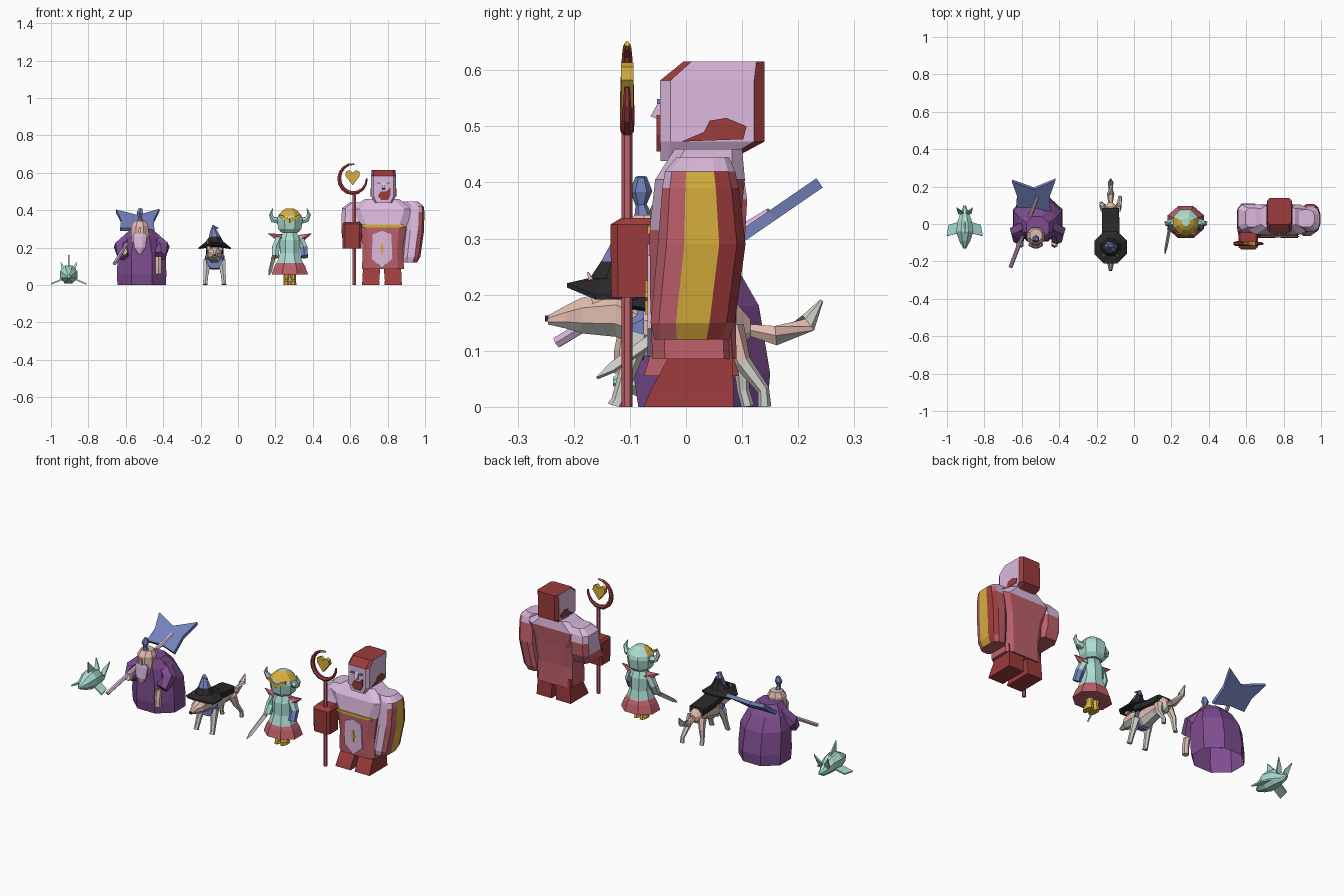
import bpy, bmesh, math
from mathutils import Vector


def mat(name, hexcol):
    m = bpy.data.materials.new(name)
    lin = []
    for i in (0, 2, 4):
        s = int(hexcol[i:i + 2], 16) / 255
        lin.append(s / 12.92 if s <= 0.04045 else ((s + 0.055) / 1.055) ** 2.4)
    m.diffuse_color = (*lin, 1)
    return m


RED, ROSE = mat("dark red", "9C3B3C"), mat("rose red", "BE606A")
LILAC, GOLD = mat("lilac", "DCBADE"), mat("gold", "D8B03C")
TEAL, PURPLE = mat("pale teal", "ACDDD2"), mat("purple", "7E4D90")
SLATE, TAN = mat("slate blue", "7482BC"), mat("tan", "E2BCAF")
GREY, BLACK = mat("pale grey", "CFCFCA"), mat("black", "2A2A2C")


def finish(name, bm, mats, rule=None):
    bmesh.ops.recalc_face_normals(bm, faces=bm.faces)
    for v in bm.verts:
        v.co.z = max(v.co.z, 0)
    if rule:
        for f in bm.faces:
            f.material_index = rule(f.calc_center_median(), f.normal)
    me = bpy.data.meshes.new(name)
    bm.to_mesh(me)
    bm.free()
    for m in (mats if isinstance(mats, list) else [mats]):
        me.materials.append(m)
    ob = bpy.data.objects.new(name, me)
    bpy.context.collection.objects.link(ob)
    return ob


def skin(name, rings, mats, rule=None, bottom=True):
    bm = bmesh.new()
    vs = [[bm.verts.new(p) for p in r] for r in rings]
    n = len(vs[0])
    for a, b in zip(vs, vs[1:]):
        for i in range(n):
            j = (i + 1) % n
            bm.faces.new((a[i], a[j], b[j], b[i]))
    if bottom:
        bm.faces.new(vs[0])
    bm.faces.new(vs[-1])
    return finish(name, bm, mats, rule)


def loft(name, mats, secs, n=8, c=0.58, axis='z', rule=None, bottom=True):
    """Sections (x, y, z, half width, half depth); 4 = box, 8 = chamfered box, else squarish round."""
    k = 1 - c
    sq = lambda v: math.copysign(abs(v) ** .7, v)
    if n == 8:
        shape = [(1, -k), (1, k), (k, 1), (-k, 1), (-1, k), (-1, -k), (-k, -1), (k, -1)]
    elif n == 4:
        shape = [(1, -1), (1, 1), (-1, 1), (-1, -1)]
    else:
        shape = [(sq(math.cos(2 * math.pi * (i + .5) / n)), sq(math.sin(2 * math.pi * (i + .5) / n)))
                 for i in range(n)]
    rings = [[(x + a * u, y + b * v, z) if axis == 'z' else (x + a * u, y, z + b * v)
              for u, v in shape] for x, y, z, a, b in secs]
    return skin(name, rings, mats, rule, bottom)


def tube(name, mats, pts, n=6, rule=None):
    """Path points (x, y, z, radius)."""
    rings = []
    for i, p in enumerate(pts):
        t = (Vector(pts[min(i + 1, len(pts) - 1)][:3]) - Vector(pts[max(i - 1, 0)][:3])).normalized()
        s = t.cross(Vector((0, 1, 0) if abs(t.y) < 0.9 else (1, 0, 0))).normalized()
        w = s.cross(t)
        rings.append([Vector(p[:3]) + p[3] * (s * math.cos(a) + w * math.sin(a))
                      for a in (2 * math.pi * (k + 0.5) / n for k in range(n))])
    return skin(name, rings, mats, rule)


def plate(name, m, pts, o, u=(1, 0, 0), v=(0, 0, 1), t=0.008):
    o, u, v = Vector(o), Vector(u), Vector(v)
    w = u.cross(v).normalized() * t / 2
    return skin(name, [[o + u * a + v * b + w * s for a, b in pts] for s in (-1, 1)], m)


# ---- small finned sea creature
X = -0.905
loft("creature_body", TEAL, [(X, -.13, .045, .008, .008), (X, -.09, .05, .03, .03), (X, -.04, .055, .046, .048),
     (X, .02, .05, .037, .043), (X, .07, .03, .018, .022), (X, .1, .03, .006, .006)], axis='y')
plate("creature_back_fin", TEAL, [(-.05, 0), (.015, 0), (-.05, .07)], (X, 0, .09), (0, 1, 0))
for s in (-1, 1):
    plate("creature_flipper", TEAL, [(.02, -.03), (.095, -.05), (.085, .01), (.02, .03)],
          (X, -.015, .045), (s, 0, -.42), (0, 1, 0))
    plate("creature_tail_fin", TEAL, [(0, 0), (.035, .03), (.043, .1), (.012, .055)],
          (X, .045, .03), (s, 0, 0), (0, .4, .92))

# ---- robed axe bearer
X = -0.515
loft("robe", PURPLE, [(X, .03, 0, .13, .115), (X, .028, .06, .132, .122), (X, .02, .18, .128, .11),
     (X, .0, .25, .1, .09), (X, -.02, .3, .06, .06)], bottom=False)
for s in (-1, 1):
    tube("robe_sleeve", PURPLE, [(X + s * .06, -.01, .25, .04), (X + s * .11, -.04, .2, .043),
                                 (X + s * .1, -.085, .155, .032)])
tube("hanging_hand", TAN, [(-.425, -.1, .15, .018), (-.425, -.11, .1, .018), (-.425, -.11, .06, .018)])
tube("grip_hand", TAN, [(-.61, -.09, .17, .02), (-.61, -.12, .18, .02)])
loft("elder_head", TAN, [(X - .01, -.07, .21, .035, .035), (X - .01, -.07, .26, .046, .045),
     (X - .01, -.065, .315, .046, .047), (X - .01, -.06, .342, .032, .032)])
loft("elder_beard", LILAC, [(X - .01, -.115, .165, .008, .006), (X - .01, -.115, .2, .03, .015),
     (X - .01, -.11, .26, .038, .015), (X - .01, -.11, .275, .03, .012)])
plate("elder_nose", TAN, [(-.008, 0), (.008, 0), (.005, .035), (-.005, .035)], (X - .01, -.12, .272), t=.009)
tube("elder_topknot", SLATE, [(X - .01, -.075, .335, .018), (X - .01, -.08, .36, .01), (X - .01, -.08, .385, .02),
                              (X - .005, -.08, .41, .01)])
tube("axe_shaft", LILAC, [(-.66, -.23, .115, .011), (-.515, .15, .345, .011)])
plate("axe_blade", SLATE, [(0, -.05), (-.095, -.05), (-.09, .03), (-.118, .128), (0, .075),
      (.115, .135), (.085, .03), (.088, -.075)],
      (-.535, .13, .325), (1, 0, 0), (0, .8, .55), .02)

# ---- wolf in a pointed hat
X = -0.125
coat = lambda c, nrm: 1 if nrm.z < -.3 else 0
loft("wolf_body", [TAN, GREY], [(X, -.09, .135, .03, .04), (X, -.05, .135, .042, .05), (X, .03, .145, .035, .038),
     (X, .09, .145, .035, .04), (X, .115, .14, .012, .016)], axis='y', rule=coat)
loft("wolf_head", [TAN, GREY], [(X, -.246, .155, .01, .008), (X, -.215, .16, .017, .02), (X, -.185, .163, .035, .032),
     (X, -.125, .165, .04, .04), (X, -.08, .145, .035, .04)], axis='y', rule=coat)
plate("wolf_nose", BLACK, [(-.008, -.005), (.008, -.005), (.006, .006), (-.006, .006)], (X, -.247, .157))
loft("wolf_scarf", SLATE, [(X, -.112, .125, .042, .036), (X, -.075, .135, .052, .052)], axis='y')
loft("wolf_cape", BLACK, [(X, -.1, .195, .047, .02), (X, .0, .178, .047, .022), (X, .085, .172, .045, .022)],
     c=.3, axis='y')
for s in (-1, 1):
    tube("wolf_ear", TAN, [(X + s * .03, -.155, .19, .018), (X + s * .038, -.175, .24, .002)], 4)
    tube("wolf_front_leg", GREY, [(X + s * .038, -.085, .13, .024), (X + s * .046, -.105, .06, .015),
         (X + s * .05, -.12, .012, .013), (X + s * .05, -.126, 0, .015)])
    tube("wolf_back_leg", [TAN, GREY], [(X + s * .032, .08, .14, .024), (X + s * .045, .1, .08, .016),
         (X + s * .05, .12 + s * .018, .03, .011), (X + s * .05, .125 + s * .015, 0, .012)],
         rule=lambda c, nrm: 1 if c.z < .07 else 0)
tube("wolf_tail", [TAN, GREY], [(X, .1, .14, .01), (X, .16, .127, .02), (X, .218, .15, .017), (X, .242, .19, .003)],
     rule=lambda c, nrm: 1 if c.y > .2 or nrm.z < -.7 else 0)
brim = [(math.cos(a) * .094, math.sin(a) * .094) for a in (math.pi * (i + .5) / 4 for i in range(8))]
skin("hat_brim", [[(X + x * k, -.125 + y * k, .215 + dz - (3.4 * x * x * k - .01 if k > .6 else 0))
     for x, y in brim] for k, dz in ((1, -.008), (1, 0), (.58, .014))], BLACK)
tube("hat_cone", [BLACK, SLATE], [(X, -.125, .2, .06), (X, -.122, .23, .05), (X, -.12, .255, .034),
     (X - .005, -.115, .29, .02), (X - .005, -.115, .312, .012), (X + .018, -.12, .303, .004)], 8,
     rule=lambda c, nrm: 1 if c.z > .25 and (nrm.y < .3 or c.z > .275) else 0)

# ---- little horned knight
X = 0.277
for s in (-1, 1):
    loft("knight_leg", GOLD, [(X + s * .018, .0, 0, .017, .034), (X + s * .018, .0, .018, .016, .03),
         (X + s * .018, .01, .028, .015, .018), (X + s * .017, .01, .08, .019, .024)])
    tube("knight_arm", [TEAL, SLATE], [(X + s * .05, .01, .255, .025), (X + s * .075, .005, .2, .023),
         (X + s * .078, -.02, .15, .021)], rule=lambda c, nrm: 1 if c.z < .2 and c.x > .28 else 0)
    tube("shoulder_spike", ROSE, [(X + s * .045, .01, .245, .028), (X + s * .115, .01, .275, .002)], 5)
    tube("helmet_horn", TEAL, [(X + s * .055, .01, .345, .022), (X + s * .09, .005, .35, .017),
         (X + s * .103, .0, .375, .011), (X + s * .092, -.005, .408, .002)])
    plate("helmet_brow", GOLD, [(0, 0), (.055, .03), (.055, .045), (0, .022)], (X, -.06, .332), (s, .25, 0))
loft("knight_skirt", ROSE, [(X, .01, .055, .098, .085), (X, .01, .1, .082, .072), (X, .01, .13, .064, .056)])
loft("knight_coat", TEAL, [(X, .008, .118, .07, .064), (X, .01, .17, .052, .05), (X, .01, .24, .055, .048),
     (X, .01, .285, .035, .03)])
loft("helmet", [TEAL, GOLD], [(X, .01, .28, .045, .045), (X, .01, .3, .062, .062), (X, .01, .35, .068, .068),
     (X, .01, .37, .063, .063), (X, .01, .395, .042, .042), (X, .01, .41, .02, .02)],
     rule=lambda c, nrm: 1 if c.z > .375 and c.z < .408 and nrm.y < .1 else 0)
tube("sword_grip", GOLD, [(.193, -.005, .165, .009), (.188, -.03, .142, .012)])
plate("sword_blade", GREY, [(-.011, 0), (.011, 0), (.009, .13), (0, .165), (-.009, .13)],
      (.19, -.025, .145), (.55, .3, -.78), (-.15, -.81, -.57))

# ---- giant with crescent staff
X = 0.77
for s in (-1, 1):
    loft("giant_leg", RED, [(X + s * .06, .005, 0, .047, .08), (X + s * .06, .01, .025, .045, .075),
         (X + s * .056, .025, .085, .046, .058), (X + s * .056, .025, .13, .046, .055)], n=4)
loft("giant_torso", [ROSE, LILAC], [(X + .005, .015, .085, .112, .075), (X + .005, .012, .2, .108, .076),
     (X + .005, .015, .315, .125, .08), (X, .025, .405, .17, .08), (X, .04, .46, .09, .06)], c=.3,
     rule=lambda c, nrm: 1 if c.z > .41 or (c.z > .31 and nrm.y < -.2) else 0)
plate("tabard_panel", LILAC, [(-.05, .18), (-.055, .05), (0, 0), (.055, .05), (.05, .18), (0, .2)], (X, -.065, .09))
plate("tabard_cross", GOLD, [(-.006, 0), (.006, 0), (.006, .025), (.014, .03), (.006, .04), (.006, .06),
      (-.006, .06), (-.006, .04), (-.014, .03), (-.006, .025)], (X, -.07, .165), t=.006)
plate("belt_line", GOLD, [(-.105, 0), (.115, 0), (.115, .014), (-.105, .014)], (X, -.066, .308), t=.006)


# sleeve colours run in vertical stripes: lilac front, rose, gold, dark red, rose back
def stripes(c, nrm):
    if nrm.z > .6 or (c.z > .4 and nrm.x < .5):
        return 0
    if nrm.x > .55:
        return 1 if abs(nrm.y) < .17 else 2 if nrm.y > 0 else 3
    return 0 if nrm.y < -.1 else 3


loft("giant_right_arm", [LILAC, GOLD, RED, ROSE], [(.918, .01, .12, .04, .068), (.925, .012, .15, .051, .077),
     (.942, .028, .29, .054, .08), (.945, .026, .39, .053, .07), (.944, .025, .42, .05, .064),
     (.92, .03, .445, .045, .048)], n=12, rule=stripes)
loft("giant_left_arm", [LILAC, ROSE], [(.61, .0, .25, .053, .085), (.608, .025, .3, .056, .08),
     (.61, .035, .37, .056, .074), (.61, .035, .41, .054, .068), (.645, .035, .44, .05, .05)], c=.35,
     rule=lambda c, nrm: 1 if (nrm.y > .4 and c.z < .38) or c.z < .28 else 0)
loft("giant_fist", RED, [(.61, -.085, .195, .05, .048), (.61, -.085, .325, .052, .05), (.61, -.075, .337, .042, .04)],
     c=.25)
loft("giant_neck", LILAC, [(X, .045, .42, .06, .055), (X, .045, .48, .05, .05)])
loft("giant_head", [LILAC, RED], [(X + .008, .015, .438, .045, .06), (X + .008, .047, .473, .066, .093),
     (X + .008, .047, .582, .066, .093), (X + .008, .068, .616, .064, .072)], c=.2,
     rule=lambda c, nrm: 1 if (c.z > .584 and abs(nrm.x) < .9) or nrm.y > .3 else 0)
Y = -.049
plate("giant_beard", RED, [(-.03, .02), (-.012, 0), (.025, 0), (.038, .03), (.036, .065), (.015, .045), (-.015, .045)],
      (X + .008, Y, .455))
plate("giant_nose", LILAC, [(0, 0), (-.02, .008), (0, .045)], (X + .008, -.043, .51), (0, 1, 0), (0, 0, 1), .018)
for s in (-1, 1):
    plate("giant_eye", SLATE, [(-.01, 0), (.01, 0), (.01, .009), (-.01, .009)], (X + .008 + s * .025, Y, .54), t=.006)
    plate("giant_sideburn", RED, [(-.02, -.002), (.09, .002), (.096, .025), (.06, .04), (.03, .035), (.02, .015)],
          (X + .008 + s * .066, .012, .475), (0, 1, 0), (0, 0, 1), .006)

# staff, crescent and heart
tube("staff_pole", ROSE, [(.622, -.105, 0, .01), (.622, -.105, .49, .01)], 6)
arc = []
for i in range(13):
    a = math.radians(85 + i * 23)
    arc.append((.615 + .074 * math.cos(a), -.105, .569 + .078 * math.sin(a), .005 + .008 * math.sin(math.pi * i / 12)))
tube("staff_crescent", [RED, GOLD], arc, rule=lambda c, nrm: 1 if c.z > .637 and c.x > .605 else 0)
heart = [(0, -.045), (.038, .005), (.036, .028), (.018, .036), (0, .022), (-.018, .036), (-.036, .028), (-.038, .005)]
plate("staff_heart", GOLD, heart, (.613, -.105, .578), t=.022)
